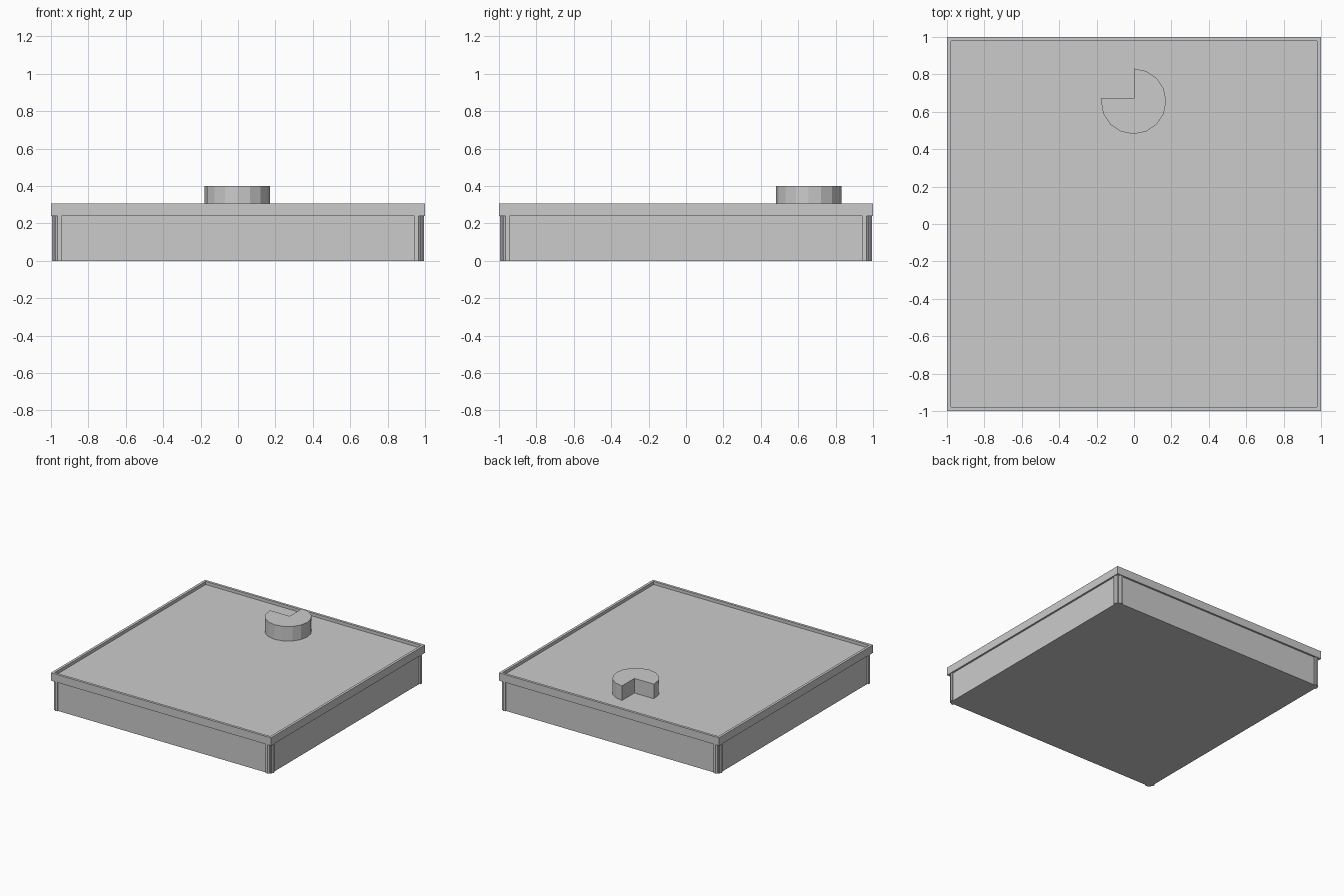
import bpy, bmesh, math

cube = bpy.data.objects.get("Cube")
if cube:
    bpy.data.objects.remove(cube, do_unlink=True)

grey = bpy.data.materials.new("plain grey")
grey.use_nodes = True
COLOUR = (0.6, 0.6, 0.6, 1)
grey.diffuse_color = COLOUR
grey.node_tree.nodes["Principled BSDF"].inputs["Base Color"].default_value = COLOUR


def finish(name, bm):
    bmesh.ops.recalc_face_normals(bm, faces=bm.faces)
    mesh = bpy.data.meshes.new(name)
    bm.to_mesh(mesh)
    bm.free()
    mesh.materials.append(grey)
    obj = bpy.data.objects.new(name, mesh)
    bpy.context.collection.objects.link(obj)
    return obj


def prism(name, outline, z0, z1):
    """Extrude a flat outline upward from z0 to z1."""
    bm = bmesh.new()
    face = bm.faces.new([bm.verts.new((x, y, z0)) for x, y in outline])
    top = bmesh.ops.extrude_face_region(bm, geom=[face])["geom"]
    for v in top:
        if isinstance(v, bmesh.types.BMVert):
            v.co.z = z1
    return finish(name, bm)


def square(r):
    return [(-r, -r), (r, -r), (r, r), (-r, r)]


FLOOR, LIP, RIM = 0.28, 0.24, 0.305

# Recessed side walls with a closed bottom
prism("body", square(0.985), 0, LIP)

# Corner posts with chamfered outer edges
INNER, OUTER, CUT = 0.945, 0.995, 0.03
post = [(INNER, INNER), (OUTER, INNER), (OUTER, OUTER - CUT),
        (OUTER - CUT, OUTER), (INNER, OUTER)]
for side, sx in (("left", 1), ("right", -1)):
    for end, sy in (("front", -1), ("back", 1)):
        prism(f"{end}_{side}_post", [(x * sx, y * sy) for x, y in post], 0, LIP)

# Overhanging tray with a raised rim
tray = prism("tray_top", square(1), LIP, RIM)
bm = bmesh.new()
bm.from_mesh(tray.data)
top = [f for f in bm.faces if f.calc_center_median().z > RIM - 0.001]
bmesh.ops.inset_region(bm, faces=top, thickness=0.03)
inner = bmesh.ops.extrude_face_region(bm, geom=top)["geom"]
bmesh.ops.delete(bm, geom=top, context='FACES')
for v in inner:
    if isinstance(v, bmesh.types.BMVert):
        v.co.z = FLOOR
bmesh.ops.recalc_face_normals(bm, faces=bm.faces)
bm.to_mesh(tray.data)
bm.free()

# Round knob with a quarter cut away
R, CX, CY = 0.175, -0.003, 0.656
arc = [math.radians(-180 + 22.5 * i) for i in range(13)]
knob = [(CX + R * math.cos(a), CY + R * math.sin(a)) for a in arc]
knob[0] = (knob[0][0], 0.67)
knob[-1] = (0, knob[-1][1])
prism("notched_knob", knob + [(0, 0.67)], FLOOR, 0.4)
